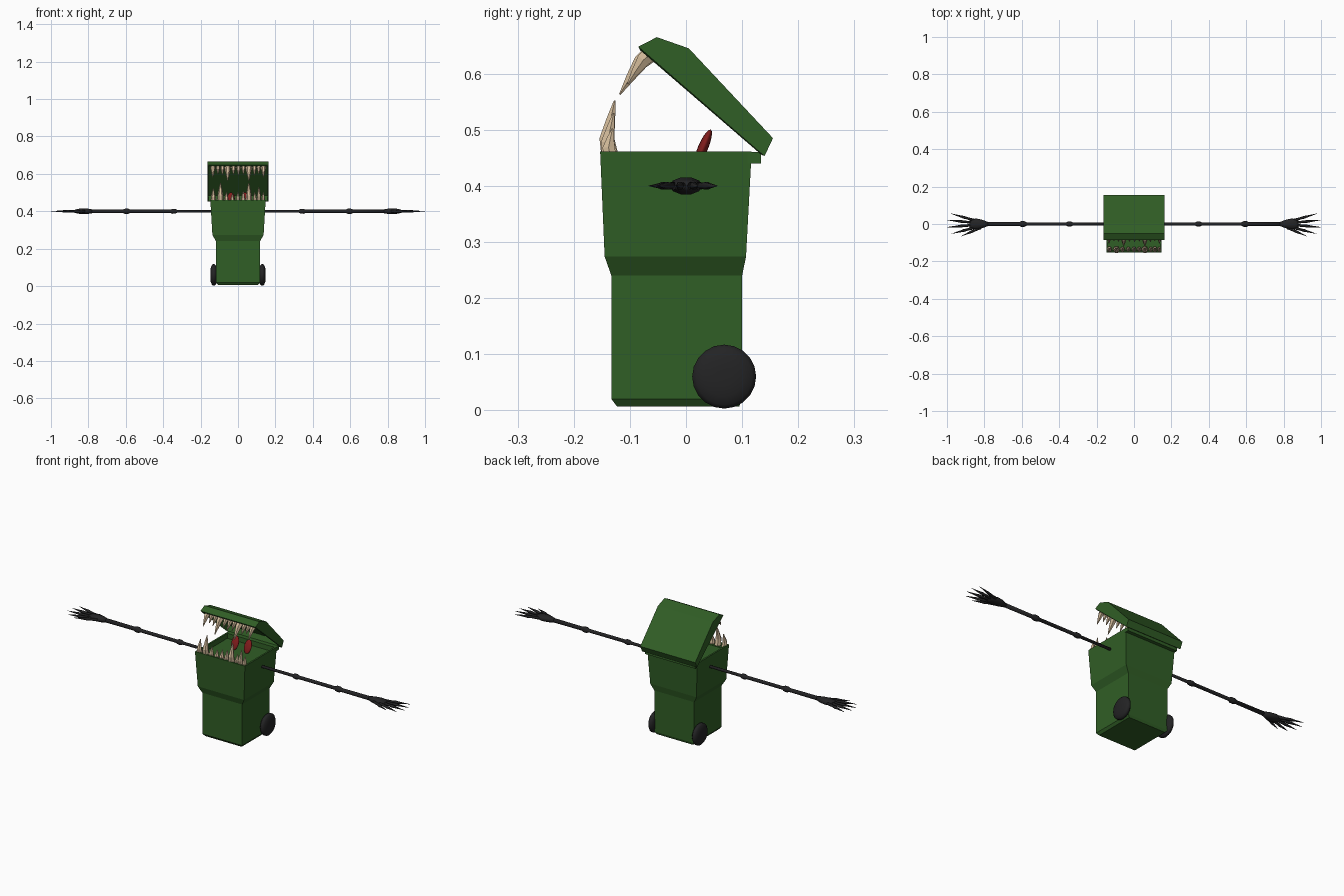
import bpy, bmesh, math
from mathutils import Vector

cube = bpy.data.objects.get("Cube")
if cube:
    bpy.data.objects.remove(cube, do_unlink=True)


def material(name, color):
    m = bpy.data.materials.new(name)
    m.use_nodes = True
    m.diffuse_color = (*color, 1)
    m.node_tree.nodes["Principled BSDF"].inputs["Base Color"].default_value = (*color, 1)
    return m


GREEN = material("bin green", (0.03, 0.112, 0.019))
BLACK = material("charcoal", (0.017, 0.017, 0.018))
BONE = material("bone", (0.64, 0.49, 0.32))
RED = material("eye red", (0.22, 0.012, 0.012))


def finish(name, bm, mat, smooth=False):
    bmesh.ops.recalc_face_normals(bm, faces=bm.faces)
    for f in bm.faces:
        f.smooth = smooth
    mesh = bpy.data.meshes.new(name)
    bm.to_mesh(mesh)
    bm.free()
    mesh.materials.append(mat)
    ob = bpy.data.objects.new(name, mesh)
    bpy.context.collection.objects.link(ob)
    return ob


def loft(name, loops, mat, smooth=False):
    """Skin a list of equal point loops and cap both ends."""
    bm = bmesh.new()
    rows = [[bm.verts.new(p) for p in loop] for loop in loops]
    n = len(rows[0])
    for a, b in zip(rows, rows[1:]):
        for i in range(n):
            j = (i + 1) % n
            bm.faces.new((a[i], a[j], b[j], b[i]))
    bm.faces.new(rows[0])
    bm.faces.new(rows[-1])
    return finish(name, bm, mat, smooth)


def ring(centre, u, v, n):
    c, u, v = Vector(centre), Vector(u), Vector(v)
    return [c + u * math.cos(t) + v * math.sin(t)
            for t in (2 * math.pi * i / n for i in range(n))]


def rect(z, x, front, back):
    return [(-x, front, z), (x, front, z), (x, back, z), (-x, back, z)]


# Bin body: chamfered foot, straight base, flared top, recessed inside
loft("bin_body", [
    rect(0.007, 0.108, -0.123, 0.095),
    rect(0.02, 0.118, -0.133, 0.10),
    rect(0.24, 0.118, -0.133, 0.10),
    rect(0.274, 0.137, -0.145, 0.107),
    rect(0.461, 0.148, -0.153, 0.117),
    rect(0.461, 0.139, -0.144, 0.108),
    rect(0.435, 0.138, -0.143, 0.107)], GREEN)
loft("hinge_bar", [rect(0.44, 0.148, 0.11, 0.134),
                   rect(0.46, 0.148, 0.11, 0.134)], GREEN)

# Lid: hollow shell, open underneath
profile = [(-0.085, 0.648), (-0.052, 0.665), (0.005, 0.645), (0.155, 0.485), (0.14, 0.453)]
bm = bmesh.new()
left, right = [[bm.verts.new((x, y, z)) for y, z in profile] for x in (0.163, -0.163)]
for i in range(len(profile) - 1):
    bm.faces.new((left[i], left[i + 1], right[i + 1], right[i]))
bm.faces.new(left)
bm.faces.new(right)
lid = finish("lid", bm, GREEN)
shell = lid.modifiers.new("thickness", "SOLIDIFY")
shell.thickness = 0.009
shell.offset = -1


# Teeth: curved fangs running base, belly, tip
def tooth(name, x, width, size, path, lean):
    base = Vector(path[0])
    loops = []
    for (y, z), w in zip(path, (1, 0.85, 0.5, 0.1)):
        c = base + (Vector((y, z)) - base) * size
        depth = 0.018 * w * (0.6 + 0.4 * size)
        loops.append(ring((x, c.x, c.y), (width * w / 2, 0, 0),
                          (0, depth * lean[0], depth * lean[1]), 6))
    loft(name, loops, BONE)


lower_path = [(-0.135, 0.452), (-0.141, 0.485), (-0.134, 0.52), (-0.127, 0.552)]
upper_path = [(-0.062, 0.636), (-0.081, 0.62), (-0.1, 0.592), (-0.118, 0.563)]
lower_teeth = [(-0.132, 0.03, 0.7), (-0.094, 0.036, 1), (-0.062, 0.026, 0.5),
               (-0.03, 0.024, 0.42), (0.0, 0.026, 0.5), (0.028, 0.026, 0.55),
               (0.058, 0.036, 1), (0.09, 0.024, 0.5), (0.112, 0.026, 0.78), (0.135, 0.022, 0.5)]
upper_teeth = [(-0.134, 0.028, 0.75), (-0.107, 0.024, 0.5), (-0.083, 0.024, 0.58),
               (-0.055, 0.034, 1), (-0.024, 0.026, 0.55), (0.003, 0.026, 0.6),
               (0.029, 0.024, 0.55), (0.058, 0.036, 1), (0.088, 0.024, 0.6),
               (0.111, 0.024, 0.5), (0.136, 0.028, 0.75)]
for i, t in enumerate(lower_teeth):
    tooth(f"lower_tooth_{i + 1}", *t, lower_path, (1, 0))
for i, t in enumerate(upper_teeth):
    tooth(f"upper_tooth_{i + 1}", *t, upper_path, (0.756, -0.655))

# Arm outline as (distance, radius), with bulging joints
arm = [(0.12, 0.007), (0.325, 0.008), (0.335, 0.013), (0.35, 0.014), (0.362, 0.009),
       (0.575, 0.009), (0.587, 0.015), (0.603, 0.015), (0.615, 0.01), (0.79, 0.011)]
palm = [(0.78, 0.011, 0.011), (0.81, 0.022, 0.016), (0.84, 0.029, 0.016),
        (0.865, 0.027, 0.011), (0.88, 0.02, 0.006)]
# Fingers as root and tip in plan
fingers = {"thumb": (0.82, -0.02, 0.925, -0.066), "index": (0.855, -0.02, 0.975, -0.052),
           "middle": (0.865, -0.006, 0.998, -0.017), "ring": (0.865, 0.008, 1.0, 0.021),
           "little": (0.855, 0.02, 0.98, 0.056)}
wheel = [(-0.018, 0.03), (-0.013, 0.048), (-0.005, 0.057), (0.005, 0.057),
         (0.011, 0.05), (0.016, 0.036), (0.018, 0.015)]
Z = 0.4

for side, s in (("left", 1), ("right", -1)):
    loft(f"{side}_arm", [ring((s * x, 0, Z), (0, r, 0), (0, 0, r), 10) for x, r in arm],
         BLACK, True)
    loft(f"{side}_palm", [ring((s * x, 0, Z), (0, w, 0), (0, 0, h), 10) for x, w, h in palm],
         BLACK, True)
    for name, (x0, y0, x1, y1) in fingers.items():
        a, b = Vector((s * x0, y0, Z)), Vector((s * x1, y1, Z))
        across = (b - a).normalized().cross(Vector((0, 0, 1)))
        loops = [ring(a.lerp(b, t), across * r, (0, 0, r), 6)
                 for t, r in ((0, 0.008), (0.3, 0.006), (0.45, 0.0075),
                              (0.6, 0.005), (1, 0.0006))]
        loft(f"{side}_{name}_finger", loops, BLACK, True)
    # Wheels
    loft(f"{side}_wheel", [ring((s * (0.13 + x), 0.068, 0.06), (0, r, 0), (0, 0, r), 20)
                           for x, r in wheel], BLACK, True)
    # Eyes: flattened, leaning back
    bm = bmesh.new()
    bmesh.ops.create_uvsphere(bm, u_segments=16, v_segments=10, radius=1)
    eye = finish(f"{side}_eye", bm, RED, True)
    eye.scale = (0.021, 0.009, 0.036)
    eye.rotation_euler.x = -0.4
    eye.location = (s * 0.038, 0.03, 0.467)
